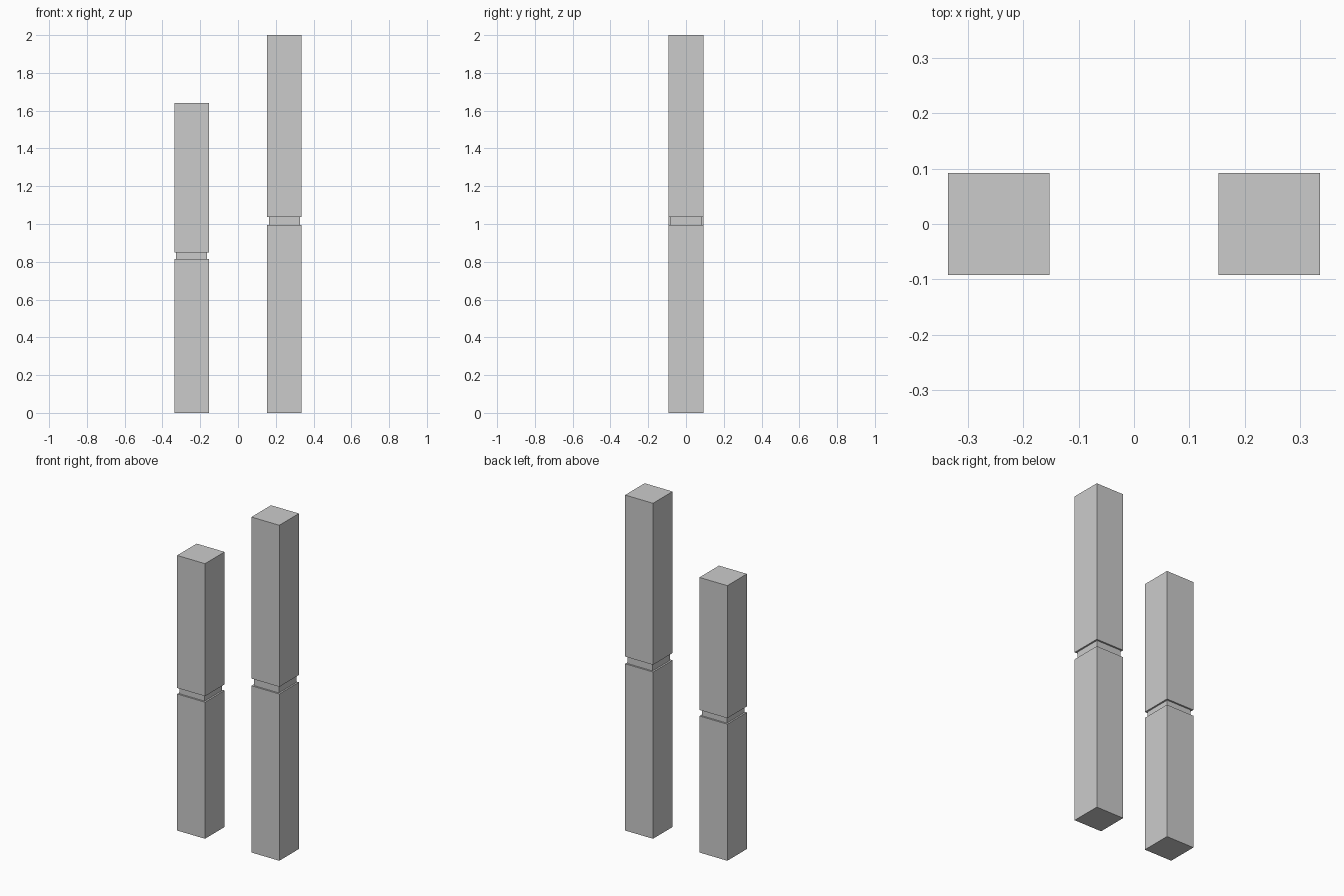
import bpy, bmesh

if "Cube" in bpy.data.objects:
    bpy.data.objects.remove(bpy.data.objects["Cube"])

HALF = 0.092    # half width of a tower
INSET = 0.01    # depth of the recessed band


def tower(name, x, groove_low, groove_high, top):
    """Square tower with a recessed band, skinned from stacked square rings."""
    inner = HALF - INSET
    profile = [(HALF, 0), (HALF, groove_low), (inner, groove_low),
               (inner, groove_high), (HALF, groove_high), (HALF, top)]
    bm = bmesh.new()
    rings = [[bm.verts.new((sx * r, sy * r, z))
              for sx, sy in ((-1, -1), (1, -1), (1, 1), (-1, 1))]
             for r, z in profile]
    for a, b in zip(rings, rings[1:]):
        for i in range(4):
            j = (i + 1) % 4
            bm.faces.new((a[i], a[j], b[j], b[i]))
    bm.faces.new(rings[0][::-1])
    bm.faces.new(rings[-1])
    mesh = bpy.data.meshes.new(name)
    bm.to_mesh(mesh)
    bm.free()
    obj = bpy.data.objects.new(name, mesh)
    obj.location.x = x
    bpy.context.collection.objects.link(obj)


# Short and tall towers
tower("short_tower", -0.245, 0.814, 0.85, 1.64)
tower("tall_tower", 0.245, 0.994, 1.037, 2.0)
